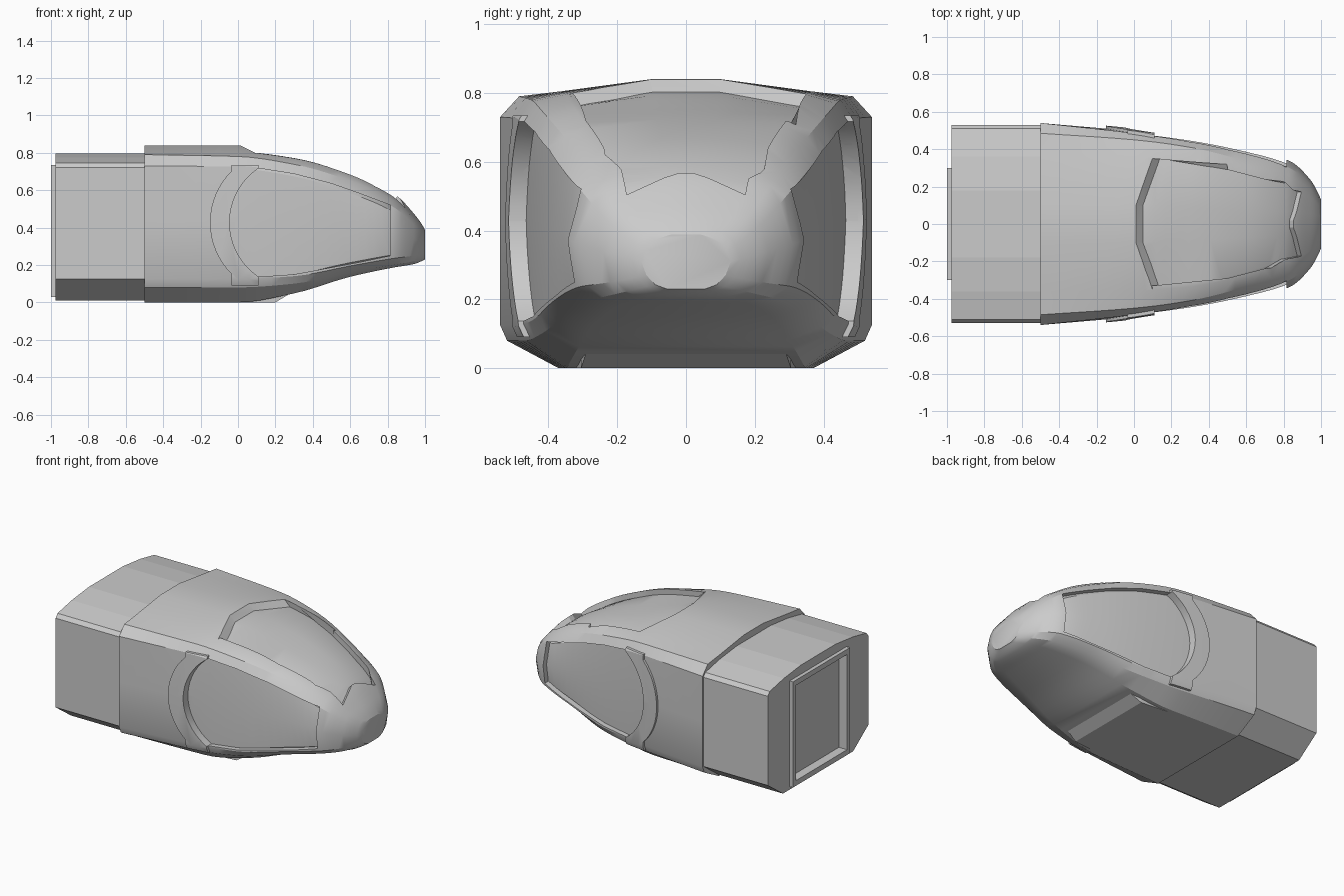
import bpy, bmesh, math

if "Cube" in bpy.data.objects:
    bpy.data.objects.remove(bpy.data.objects["Cube"])

# Long rails of the nose shell: (y, z) of each rail at the stations XS
XS = [-0.5, 0.0, 0.3, 0.6, 0.83, 0.94, 1.0]
TOP = ([.10, .10, .09, .075, .065, .055, .045], [.84, .84, .785, .70, .585, .475, .388])
RIM = ([.36, .355, .335, .27, .195, .145, .085], [.805, .802, .77, .682, .563, .455, .375])
SHOULDER = ([.485, .45, .41, .335, .255, .185, .108], [.79, .78, .738, .65, .545, .445, .36])
SIDE_TOP = ([.54, .485, .44, .375, .30, .215, .12], [.73, .725, .685, .60, .51, .415, .34])
SIDE_MID = ([.54, .495, .455, .40, .338, .24, .13], [.43, .43, .42, .40, .37, .34, .31])
SIDE_LOW = ([.54, .485, .445, .385, .315, .22, .115], [.125, .125, .14, .195, .235, .25, .27])
LOW_RIDGE = ([.52, .465, .42, .34, .265, .185, .09], [.08, .08, .10, .16, .20, .22, .243])
CHIN = ([.37, .35, .32, .26, .19, .13, .055], [0, 0, .048, .137, .186, .205, .23])
RAILS = [TOP, RIM, SHOULDER, SIDE_TOP, SIDE_MID, SIDE_LOW, LOW_RIDGE, CHIN]


def hermite(vals, i, t):
    """Smooth value between station i and i+1."""
    d = [(vals[k + 1] - vals[k]) / (XS[k + 1] - XS[k]) for k in range(len(XS) - 1)]

    def slope(k):
        if k == 0:
            return d[0]
        if k == len(d):
            return d[-1] * 1.3
        if d[k - 1] * d[k] <= 0:
            return 0.0
        return 2 * d[k - 1] * d[k] / (d[k - 1] + d[k])
    h = XS[i + 1] - XS[i]
    a, b, m, n = vals[i], vals[i + 1], slope(i) * h, slope(i + 1) * h
    return (a * (2*t**3 - 3*t**2 + 1) + m * (t**3 - 2*t**2 + t)
            + b * (3*t**2 - 2*t**3) + n * (t**3 - t**2))


def loft(name, rings, offset=0.0):
    """Skin closed rings of points, cap both ends, optionally offset the skin."""
    bm = bmesh.new()
    loops = [[bm.verts.new(p) for p in r] for r in rings]
    n = len(loops[0])
    for a, b in zip(loops, loops[1:]):
        for k in range(n):
            bm.faces.new((a[k], a[(k + 1) % n], b[(k + 1) % n], b[k]))
    bm.faces.new(loops[0])
    bm.faces.new(loops[-1])
    bmesh.ops.recalc_face_normals(bm, faces=bm.faces)
    bm.normal_update()
    moves = [(v, v.normal * offset) for v in bm.verts]
    for v, m in moves:
        v.co += m
    me = bpy.data.meshes.new(name)
    bm.to_mesh(me)
    bm.free()
    ob = bpy.data.objects.new(name, me)
    bpy.context.collection.objects.link(ob)
    return ob


def mirrored(half):
    return half + [(-y, z) for y, z in reversed(half)]


def shell(name, offset=0.0):
    rings = []
    for i in range(len(XS) - 1):
        steps = 5
        for s in range(steps + (i == len(XS) - 2)):
            t = s / steps
            x = XS[i] + (XS[i + 1] - XS[i]) * t
            half = [(hermite(y, i, t), hermite(z, i, t)) for y, z in RAILS]
            rings.append([(x, y, z) for y, z in mirrored(half)])
    return loft(name, rings, offset)


def box(name, x, y, z):
    ring = [(y[0], z[0]), (y[1], z[0]), (y[1], z[1]), (y[0], z[1])]
    return loft(name, [[(k, a, b) for a, b in ring] for k in x])


def boolean(ob, tool, op, keep=False):
    mod = ob.modifiers.new("cut", 'BOOLEAN')
    mod.object, mod.operation, mod.solver = tool, op, 'EXACT'
    bpy.context.view_layer.objects.active = ob
    bpy.ops.object.modifier_apply(modifier=mod.name)
    if not keep:
        bpy.data.objects.remove(tool)


def smooth(ob, deg=25):
    bpy.ops.object.select_all(action='DESELECT')
    ob.select_set(True)
    bpy.context.view_layer.objects.active = ob
    bpy.ops.object.shade_smooth_by_angle(angle=math.radians(deg))


def arc(cx, cz, r, half_height, n=16):
    """Arc bulging to -x, from top to bottom."""
    a = math.asin(half_height / r)
    return [(cx - r * math.cos(a - 2*a*k/n), cz + r * math.sin(a - 2*a*k/n)) for k in range(n + 1)]


def side_prism(name, outline, s):
    return loft(name, [[(x, s * y, z) for x, z in outline] for y in (0.2, 0.7)])


# Nose shell
nose = shell("nose_shell")
inner = shell("inner_helper", -0.035)
inner.hide_render = True

# Windshield recess with slanted rear and front walls
def windshield_ring(z):
    rear = 0.84 - z
    front = (z - 0.57) * 0.8
    half = [(0.01 + rear, .10), (0.055 + rear, .35), (.5, .29), (.7, .238),
            (.95 + (z - .51) * .8 - .05, .172), (.855 + front, .02)]
    if z > 0.9:
        half[2:4] = [(.5, .29), (.7, .238)]
    return [(x, y, z) for x, y in half] + [(x, -y, z) for x, y in reversed(half)]


cut = loft("windshield_cutter", [windshield_ring(0.4), windshield_ring(1.0)])
boolean(cut, inner, 'DIFFERENCE', keep=True)
boolean(nose, cut, 'DIFFERENCE')

# Side window recesses and the raised crescent behind each one
inner_arc = arc(.304, .427, .349, .29)
outer_arc = arc(.237, .427, .387, .275)
window = inner_arc + [(.3, .15), (.5, .187), (.65, .215), (.815, .25),
                      (.815, .52), (.65, .582), (.5, .635), (.3, .687)]
crescent = (outer_arc + [(-.035, .09), (.11, .09)] + list(reversed(inner_arc))
            + [(.11, .735), (-.035, .735)])
for s, label in ((-1, "right"), (1, "left")):
    cut = side_prism("window_cutter", window, s)
    boolean(cut, inner, 'DIFFERENCE', keep=True)
    boolean(nose, cut, 'DIFFERENCE')
    trim = side_prism(label + "_window_crescent", crescent, s)
    boolean(trim, shell("outer_helper", 0.016), 'INTERSECT')
    boolean(trim, inner, 'DIFFERENCE', keep=True)
    smooth(trim)
bpy.data.objects.remove(inner)
smooth(nose)

# Belly block with slanted front
loft("belly_block", [[(x, y, z) for y, z in ((-w, z0), (w, z0), (w, .075), (-w, .075))]
                     for x, w, z0 in ((-.5, .37, 0), (.2, .305, 0), (.3, .285, .06))])

# Rear car section
half = [(.18, .795), (.36, .775), (.51, .745), (.53, .72), (.53, .125), (.37, .01)]
rear = loft("rear_section", [[(x, y, z) for y, z in mirrored(half)] for x in (-.975, -.49)])
boolean(rear, box("door_cutter", (-1.1, -.94), (-.27, .27), (.065, .70)), 'DIFFERENCE')

# Door frame on the rear end
frame = box("door_frame", (-1.0, -.96), (-.30, .30), (.03, .735))
boolean(frame, box("frame_cutter", (-1.1, -.9), (-.27, .27), (.065, .70)), 'DIFFERENCE')
